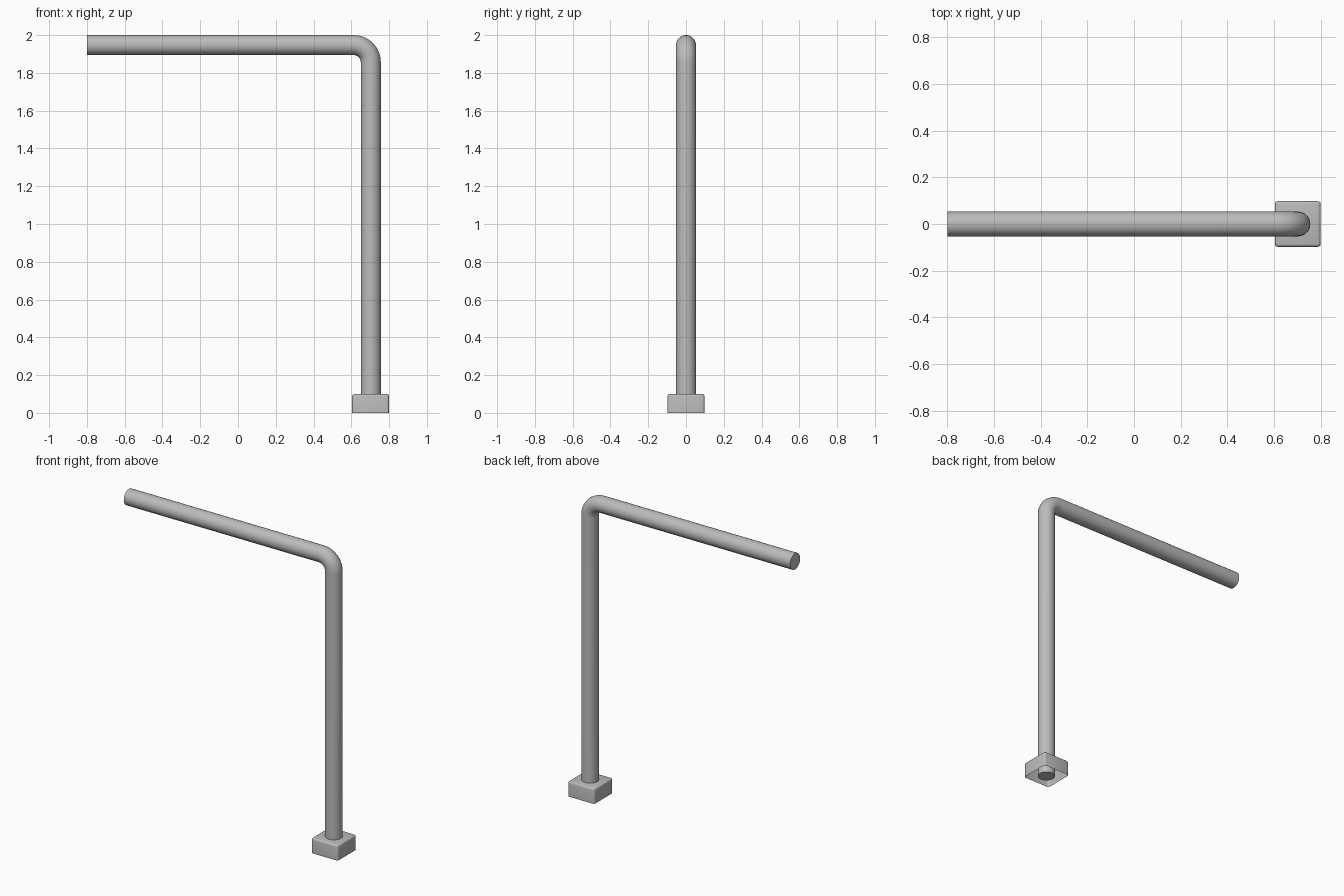
import bpy, bmesh, math
from mathutils import Vector

cube = bpy.data.objects.get("Cube")
if cube:
    bpy.data.objects.remove(cube, do_unlink=True)

grey = bpy.data.materials.new("light grey")
grey.use_nodes = True
grey.diffuse_color = (0.5, 0.5, 0.5, 1)
grey.node_tree.nodes["Principled BSDF"].inputs["Base Color"].default_value = grey.diffuse_color

POST_X, RADIUS, BEND, SIDES, STEPS = 0.703, 0.053, 0.09, 32, 10
ARM_Z = 2 - RADIUS


def finish(name, bm, angle):
    bmesh.ops.recalc_face_normals(bm, faces=bm.faces)
    mesh = bpy.data.meshes.new(name)
    bm.to_mesh(mesh)
    bm.free()
    mesh.materials.append(grey)
    obj = bpy.data.objects.new(name, mesh)
    bpy.context.collection.objects.link(obj)
    bpy.ops.object.select_all(action='DESELECT')
    obj.select_set(True)
    bpy.context.view_layer.objects.active = obj
    bpy.ops.object.shade_smooth_by_angle(angle=math.radians(angle))
    return obj


# Bent pipe: rings swept up the post, round the elbow and along the arm
stations = [(Vector((POST_X, 0, 0)), 0)]
centre = Vector((POST_X - BEND, 0, ARM_Z - BEND))
for i in range(STEPS + 1):
    a = math.pi / 2 * i / STEPS
    stations.append((centre + BEND * Vector((math.cos(a), 0, math.sin(a))), a))
stations.append((Vector((-0.8, 0, ARM_Z)), math.pi / 2))

bm = bmesh.new()
rings = []
for point, a in stations:
    outward = Vector((math.cos(a), 0, math.sin(a)))
    ring = []
    for k in range(SIDES):
        t = math.tau * k / SIDES
        ring.append(bm.verts.new(point + RADIUS * (math.cos(t) * outward + math.sin(t) * Vector((0, 1, 0)))))
    rings.append(ring)
for lower, upper in zip(rings, rings[1:]):
    for k in range(SIDES):
        n = (k + 1) % SIDES
        bm.faces.new((lower[k], lower[n], upper[n], upper[k]))
bm.faces.new(rings[0])
bm.faces.new(rings[-1])
finish("bent_pipe", bm, 40)

# Hollow foot: bevelled box, open underneath
bm = bmesh.new()
bmesh.ops.create_cube(bm, size=1)
bmesh.ops.scale(bm, vec=(0.196, 0.196, 0.1), verts=bm.verts)
bmesh.ops.translate(bm, vec=(0.702, 0, 0.05), verts=bm.verts)
bottom = [f for f in bm.faces if f.calc_center_median().z < 0.01]
bmesh.ops.delete(bm, geom=bottom, context='FACES_ONLY')
edges = [e for e in bm.edges if not e.is_boundary]
bmesh.ops.bevel(bm, geom=edges, offset=0.012, segments=3, profile=0.5, affect='EDGES')
foot = finish("foot", bm, 40)
# Open shells can be oriented inwards, so make the top face point up
if max(foot.data.polygons, key=lambda p: p.center.z).normal.z < 0:
    foot.data.flip_normals()
